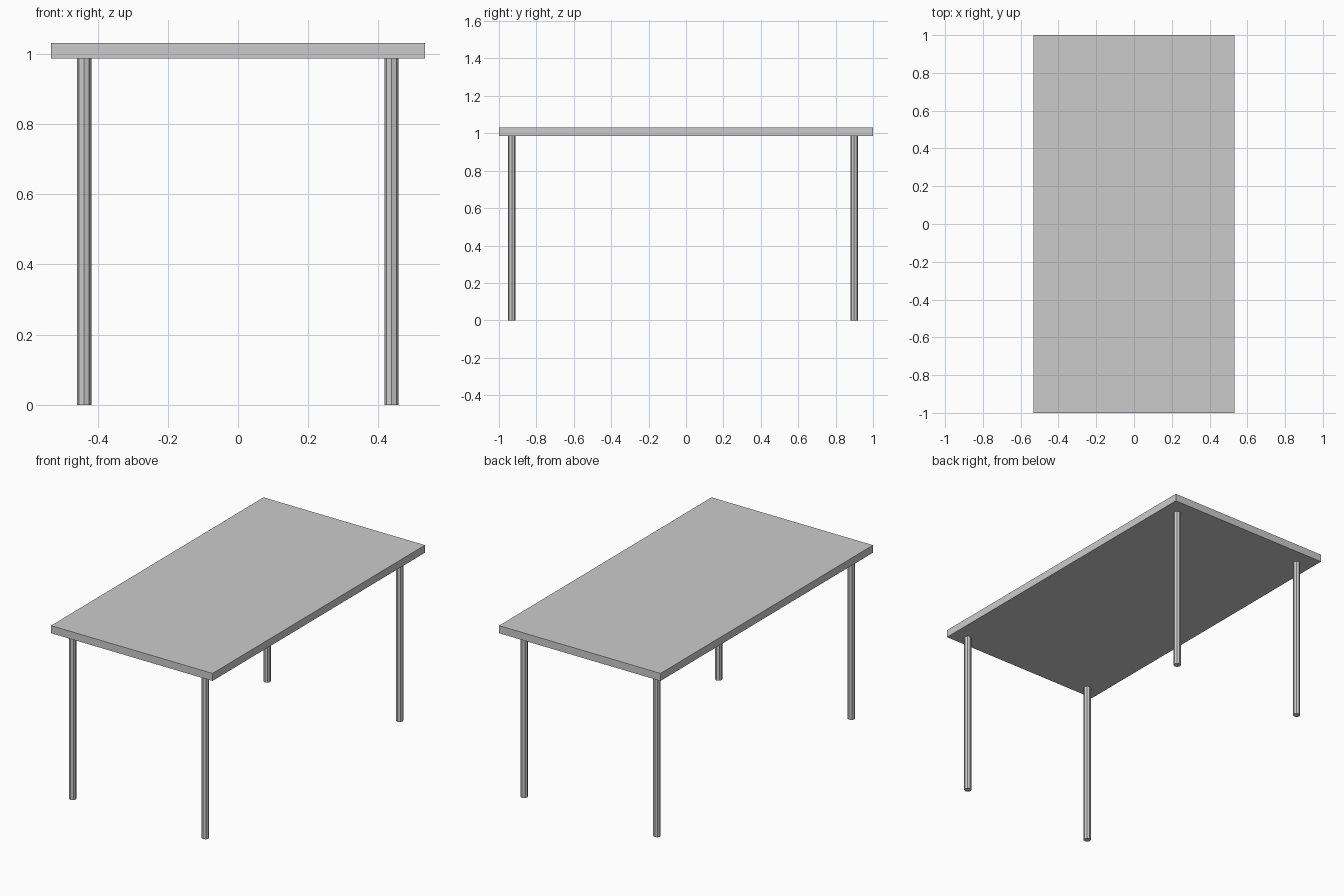
import bpy

if "Cube" in bpy.data.objects:
    bpy.data.objects.remove(bpy.data.objects["Cube"])

TOP_Z, UNDER_Z = 1.031, 0.986   # table top upper and lower surface
LEG_R = 0.0205


def slab(name, size, centre):
    bpy.ops.mesh.primitive_cube_add(size=1, location=centre)
    ob = bpy.context.object
    ob.name = name
    ob.scale = size
    bpy.ops.object.transform_apply(location=False, rotation=False, scale=True)
    return ob


def leg(name, x, y):
    bpy.ops.mesh.primitive_cylinder_add(vertices=8, radius=LEG_R, depth=UNDER_Z,
                                        location=(x, y, UNDER_Z / 2))
    bpy.context.object.name = name


# Table top
slab("table_top", (1.064, 2.0, TOP_Z - UNDER_Z), (0, 0, (TOP_Z + UNDER_Z) / 2))

# Four thin faceted legs, the front pair set slightly closer to the edge
for row, y in (("front", -0.931), ("back", 0.899)):
    for side, x in (("left", -0.438), ("right", 0.437)):
        leg(f"{row}_{side}_leg", x, y)
